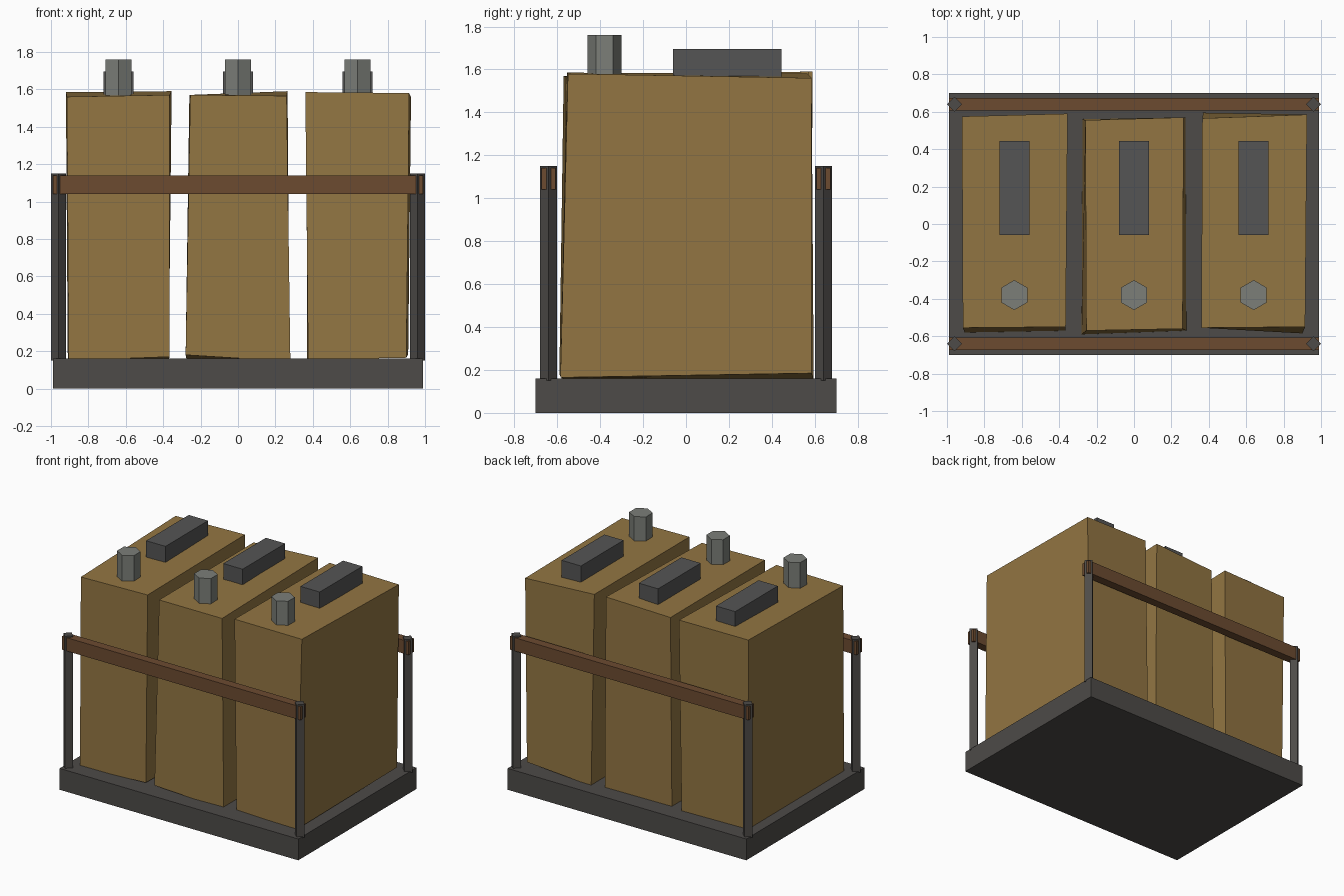
import bpy, bmesh, math
from mathutils import Vector

if "Cube" in bpy.data.objects:
    bpy.data.objects.remove(bpy.data.objects["Cube"])


def material(name, rgb):
    m = bpy.data.materials.new(name)
    m.diffuse_color = (*rgb, 1)
    m.use_nodes = True
    m.node_tree.nodes["Principled BSDF"].inputs["Base Color"].default_value = m.diffuse_color
    return m


STEEL = material("dark_steel", (0.075, 0.07, 0.065))
HANDLE = material("handle_grey", (0.09, 0.09, 0.09))
CAP = material("cap_grey", (0.2, 0.21, 0.19))
TAN = material("tan_paint", (0.29, 0.18, 0.055))
WOOD = material("brown_rail", (0.15, 0.07, 0.03))


def finish(bm, name, mat):
    bmesh.ops.recalc_face_normals(bm, faces=bm.faces)
    me = bpy.data.meshes.new(name)
    bm.to_mesh(me)
    bm.free()
    me.materials.append(mat)
    ob = bpy.data.objects.new(name, me)
    bpy.context.collection.objects.link(ob)
    return ob


def box(name, lo, hi, mat, corners=None):
    """Box between two corners; optional 8 corner positions for a dented one."""
    lo, hi = Vector(lo), Vector(hi)
    bm = bmesh.new()
    bmesh.ops.create_cube(bm, size=1)
    for v in bm.verts:
        key = tuple(int(c > 0) for c in v.co)
        if corners:
            v.co = corners[key]
        else:
            v.co = [hi[i] if key[i] else lo[i] for i in range(3)]
    return finish(bm, name, mat)


def prism(name, x, y, z0, z1, r, sides, turn, mat):
    bm = bmesh.new()
    rings = [[bm.verts.new((x + r * math.cos(turn + math.tau * i / sides),
                            y + r * math.sin(turn + math.tau * i / sides), z))
              for i in range(sides)] for z in (z0, z1)]
    bm.faces.new(rings[0])
    bm.faces.new(rings[1])
    for i in range(sides):
        j = (i + 1) % sides
        bm.faces.new((rings[0][i], rings[0][j], rings[1][j], rings[1][i]))
    return finish(bm, name, mat)


# Tray base
box("base_tray", (-0.99, -0.70, 0), (0.99, 0.70, 0.16), STEEL)

# Corner posts and long rails
for sy, side in ((-1, "front"), (1, "back")):
    for sx, hand in ((-1, "left"), (1, "right")):
        prism(f"{side}_{hand}_post", sx * 0.96, sy * 0.64, 0.15, 1.15, 0.04, 4, 0, STEEL)
    box(f"{side}_rail", (-0.99, sy * 0.64 - 0.0325, 1.04),
        (0.99, sy * 0.64 + 0.0325, 1.14), WOOD)

# Dented cans: corners run front-left, front-right, back-right, back-left
RING = ((0, 0), (1, 0), (1, 1), (0, 1))
CANS = {
    "left": (-0.64,
             ((-0.905, -0.58, 0.15), (-0.365, -0.57, 0.17), (-0.37, 0.58, 0.155), (-0.91, 0.565, 0.155)),
             ((-0.915, -0.555, 1.56), (-0.365, -0.55, 1.57), (-0.355, 0.59, 1.59), (-0.92, 0.575, 1.585))),
    "middle": (0.0,
               ((-0.28, -0.59, 0.18), (0.28, -0.57, 0.145), (0.275, 0.57, 0.155), (-0.275, 0.56, 0.155)),
               ((-0.255, -0.57, 1.57), (0.26, -0.56, 1.565), (0.265, 0.57, 1.59), (-0.26, 0.555, 1.57))),
    "right": (0.64,
              ((0.375, -0.555, 0.155), (0.90, -0.585, 0.165), (0.91, 0.585, 0.185), (0.37, 0.595, 0.155)),
              ((0.36, -0.555, 1.585), (0.915, -0.55, 1.58), (0.925, 0.585, 1.56), (0.365, 0.565, 1.58))),
}
for name, (x, bottom, top) in CANS.items():
    corners = {(*RING[i], k): Vector(ring[i]) for k, ring in enumerate((bottom, top)) for i in range(4)}
    box(f"{name}_can", (0, 0, 0), (1, 1, 1), TAN, corners)
    # Carry handle and hexagonal filler cap
    box(f"{name}_handle", (x - 0.08, -0.06, 1.56), (x + 0.08, 0.445, 1.695), HANDLE)
    prism(f"{name}_cap", x, -0.38, 1.565, 1.76, 0.08, 6, math.pi / 2, CAP)
